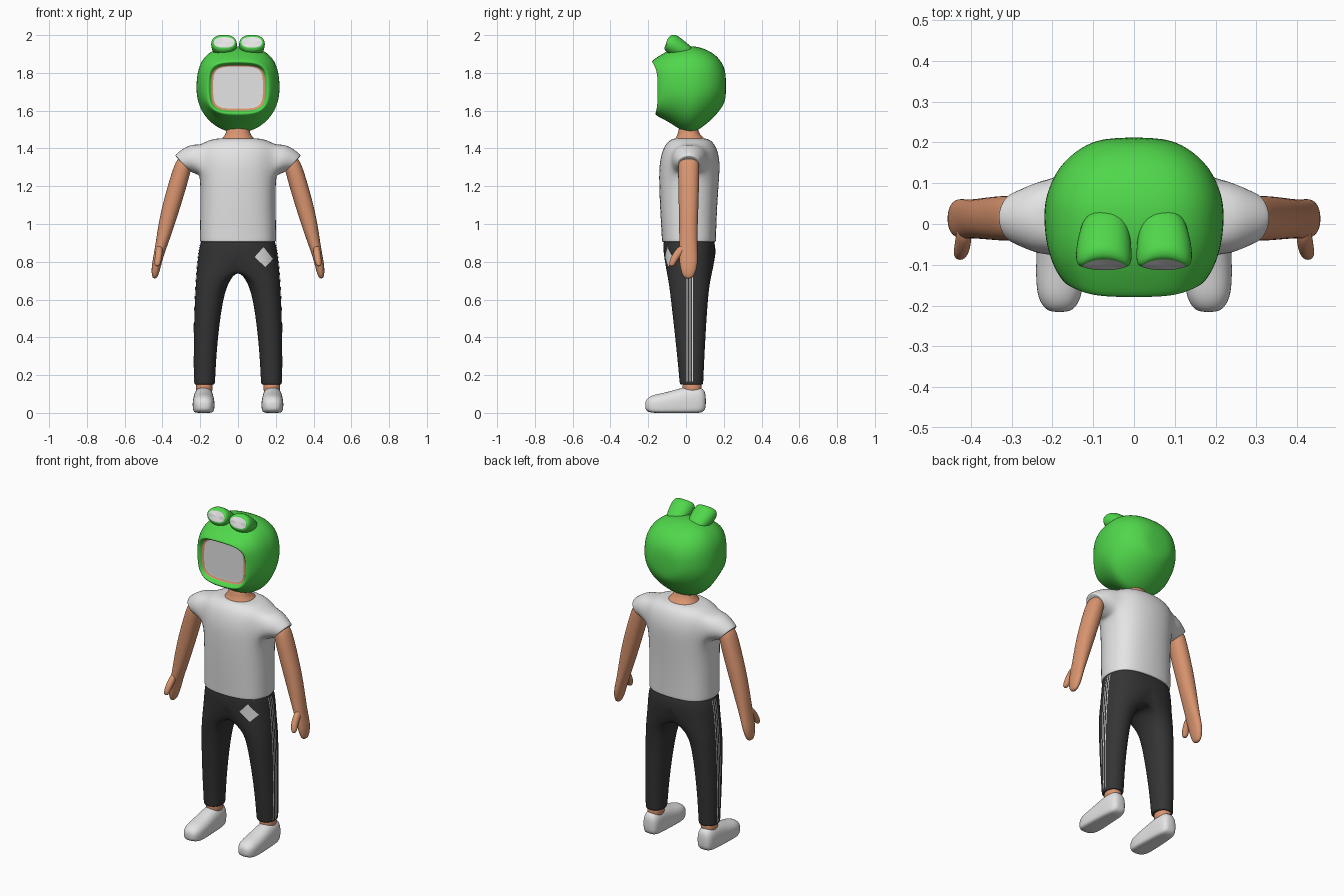
import bpy, bmesh
from math import cos, sin, pi, atan2
from mathutils import Vector
from mathutils.bvhtree import BVHTree

cube = bpy.data.objects.get("Cube")
if cube:
    bpy.data.objects.remove(cube)


def material(name, rgb):
    m = bpy.data.materials.new(name)
    m.use_nodes = True
    m.diffuse_color = (*rgb, 1)
    bsdf = next(n for n in m.node_tree.nodes if n.type == 'BSDF_PRINCIPLED')
    bsdf.inputs["Base Color"].default_value = (*rgb, 1)
    bsdf.inputs["Roughness"].default_value = 0.8
    return m


GREEN = material("hood_green", (0.08, 0.68, 0.07))
SKIN = material("warm_skin", (0.70, 0.30, 0.16))
WHITE = material("soft_white", (0.78, 0.78, 0.78))
BLACK = material("charcoal", (0.035, 0.035, 0.035))


def power(v, n):
    return (1 if v >= 0 else -1) * abs(v) ** (2 / n)


def section(ring, axis, sides, clamp):
    """Rounded cross-section: ring = (t, u0, u1, w0, w1, n_hi, n_lo, bow_hi, bow_lo)."""
    t, u0, u1, w0, w1, n_hi, n_lo, b_hi, b_lo = (list(ring) + [2.2, 2.2, 0, 0][len(ring) - 5:])
    grow = 3 / (2 + cos(2 * pi / sides))    # offsets subdivision shrinkage
    pts = []
    for k in range(sides):
        a = 2 * pi * k / sides
        n = n_hi if sin(a) >= 0 else n_lo
        u = (u0 + u1) / 2 + (u1 - u0) / 2 * grow * power(cos(a), n)
        w = (w0 + w1) / 2 + (w1 - w0) / 2 * grow * power(sin(a), n)
        if clamp and u < 0.02:
            u = 0
        tt = t + (b_hi if sin(a) > 0 else b_lo) * sin(a) ** 2
        pts.append((u, w, tt) if axis == 'Z' else (u, tt, w))
    return pts


def loft(axis, rings, sides=16, bands=None, clamp=False, caps=True):
    bands = bands or {}
    bm = bmesh.new()
    loops = [[bm.verts.new(p) for p in section(r, axis, sides, clamp)] for r in rings]
    for i, (a, b) in enumerate(zip(loops, loops[1:])):
        for k in range(sides):
            j = (k + 1) % sides
            f = bm.faces.new((a[k], a[j], b[j], b[k]))
            f.material_index = bands.get(i, 0)
    if caps:
        bm.faces.new(loops[0])
        bm.faces.new(loops[-1]).material_index = bands.get(len(rings) - 1, 0)
    return bm


def finish(bm, name, mats, mirror=False, levels=2):
    bmesh.ops.recalc_face_normals(bm, faces=bm.faces[:])
    me = bpy.data.meshes.new(name)
    bm.to_mesh(me)
    bm.free()
    for m in mats:
        me.materials.append(m)
    me.shade_smooth()
    ob = bpy.data.objects.new(name, me)
    bpy.context.collection.objects.link(ob)
    if mirror:
        ob.modifiers.new("mirror", 'MIRROR')
    if levels:
        sub = ob.modifiers.new("smooth", 'SUBSURF')
        sub.levels = sub.render_levels = levels
    return ob


# Hood, lofted from the back to the face opening, with skin edge and face plate
hood = loft('Y', [
    (.213, -.07, .07, 1.66, 1.80),
    (.19, -.13, .13, 1.615, 1.86, 2.4, 2),
    (.14, -.187, .187, 1.555, 1.91, 2.6, 2),
    (.07, -.216, .216, 1.50, 1.937, 2.7, 2),
    (.02, -.221, .221, 1.475, 1.942, 2.7, 2),
    (-.04, -.216, .216, 1.505, 1.937, 2.7, 2),
    (-.09, -.203, .203, 1.54, 1.92, 2.8, 2.2),
    (-.13, -.182, .182, 1.565, 1.885, 3, 2.6, -.02, -.01),
    (-.152, -.162, .162, 1.58, 1.86, 3.4, 3.2, -.035, -.014),
    (-.148, -.15, .15, 1.595, 1.848, 3.6, 3.6, -.025, -.01),
    (-.138, -.145, .145, 1.60, 1.842, 3.8, 3.8),
    (-.135, -.131, .131, 1.612, 1.834, 4, 4),
    (-.135, -.12, .12, 1.62, 1.825, 4, 4),
], sides=24, bands={10: 1, 11: 2, 12: 2})
finish(hood, "hood", [GREEN, SKIN, WHITE])

# Eye bumps on the hood with flat white fronts
eyes = loft('Y', [
    (.04, .03, .11, 1.88, 1.93),
    (-.01, .012, .132, 1.87, 1.97),
    (-.06, .006, .142, 1.89, 2.002, 2.2, 2.2, .01, -.01),
    (-.092, .006, .142, 1.91, 2.002, 2.3, 2.3, .02, -.015),
    (-.102, .012, .135, 1.925, 1.996, 2.3, 2.3, .02, -.012),
    (-.104, .018, .128, 1.934, 1.99, 2.4, 2.4, .018, -.01),
    (-.104, .03, .115, 1.942, 1.982, 2.4, 2.4, .014, -.008),
], bands={5: 1, 6: 1})
finish(eyes, "hood_eyes", [GREEN, WHITE], mirror=True)

# Neck
finish(loft('Z', [
    (1.42, -.10, .10, -.07, .12), (1.455, -.085, .085, -.055, .10),
    (1.475, -.062, .062, -.042, .067), (1.53, -.055, .055, -.035, .06),
]), "neck", [SKIN])

# Shirt body, with sleeves extruded from the shoulder faces
shirt = loft('Z', [
    (.905, -.192, .192, -.12, .15, 2.6, 2.6),
    (.905, -.199, .199, -.126, .157, 2.6, 2.6),
    (.93, -.199, .199, -.126, .157, 2.6, 2.6),
    (1.1, -.197, .197, -.137, .163, 2.5, 2.5),
    (1.26, -.197, .197, -.142, .175, 2.5, 2.5),
    (1.34, -.20, .20, -.137, .178, 2.5, 2.5),
    (1.415, -.20, .20, -.115, .158, 2.4, 2.4),
    (1.448, -.15, .15, -.08, .125, 2.3, 2.3),
    (1.455, -.09, .09, -.055, .095),
], sides=12)
SLEEVE = [  # top x, top z, bottom x, bottom z, half depth
    (.255, 1.43, .215, 1.255, .095),
    (.335, 1.372, .243, 1.272, .064),
    (.338, 1.366, .248, 1.272, .060),
    (.325, 1.355, .255, 1.285, .045),
]
for s in (1, -1):
    faces = []
    for f in shirt.faces:
        c = f.calc_center_median()
        if c.x * s > .15 and 1.26 < c.z < 1.415 and abs(c.y - .02) < .075:
            faces.append(f)
    mid = Vector((s * .2, .02, 1.34))
    angle = None
    for tx, tz, bx, bz, depth in SLEEVE:
        old = faces
        geom = bmesh.ops.extrude_face_region(shirt, geom=old)["geom"]
        stale = [f for f in old if f.is_valid]
        if stale:
            bmesh.ops.delete(shirt, geom=stale, context='FACES')
        faces = [g for g in geom if isinstance(g, bmesh.types.BMFace)]
        verts = [g for g in geom if isinstance(g, bmesh.types.BMVert)]
        top, bot = Vector((s * tx, .015, tz)), Vector((s * bx, .015, bz))
        centre, up = (top + bot) / 2, (top - bot) / 2
        hub = min(verts, key=lambda v: (v.co - mid).length)
        base = hub.co.copy()
        for v in verts:
            d = v.co - base
            if v is hub:
                v.co = centre
            else:
                a = atan2(d.z / up.length, d.y / depth)
                v.co = centre + up * sin(a) * 1.05 + Vector((0, depth * cos(a) * 1.05, 0))
        mid = centre
finish(shirt, "shirt", [WHITE])

# Arms with mitten hands, and thumbs
finish(loft('Z', [
    (1.36, .235, .315, -.035, .065), (1.30, .245, .342, -.042, .07),
    (1.18, .278, .378, -.04, .068), (1.06, .315, .41, -.037, .064),
    (.94, .354, .43, -.035, .06), (.85, .388, .443, -.036, .06),
    (.79, .405, .456, -.034, .062), (.74, .418, .458, -.024, .05),
    (.71, .43, .452, -.008, .032),
], sides=12), "arms", [SKIN], mirror=True)
finish(loft('Z', [
    (.89, .40, .43, -.03, .02), (.86, .398, .436, -.058, .0),
    (.825, .402, .44, -.08, -.035), (.79, .41, .443, -.09, -.055),
    (.775, .418, .438, -.085, -.065),
], sides=8), "thumbs", [SKIN], mirror=True)

# Trousers: one leg running up into half the hips, mirrored
legs = loft('Z', [
    (.15, .14, .22, -.02, .08), (.15, .122, .232, -.033, .091),
    (.17, .122, .232, -.034, .091), (.36, .112, .235, -.052, .10),
    (.58, .085, .229, -.077, .113), (.69, .055, .222, -.09, .125),
    (.762, -.08, .217, -.105, .142), (.85, -.208, .208, -.118, .157, 2.4, 2.4),
    (.90, -.197, .197, -.12, .152, 2.5, 2.5), (.93, -.185, .185, -.11, .14, 2.5, 2.5),
], clamp=True, caps=False)
inner = [f for f in legs.faces if all(abs(v.co.x) < 1e-4 for v in f.verts)]
bmesh.ops.delete(legs, geom=inner, context='FACES')
trousers = finish(legs, "trousers", [BLACK], mirror=True)

# Side stripes and thigh patch, laid onto the trouser surface
bpy.context.view_layer.update()
surface = BVHTree.FromObject(trousers, bpy.context.evaluated_depsgraph_get())


def plate(name, rows, direction, mirror):
    d = Vector(direction)
    bm = bmesh.new()
    grid = []
    for row in rows:
        hits = [surface.ray_cast(Vector(p) - d, d)[0] or Vector(p) for p in row]
        grid.append([bm.verts.new(h - d * .003) for h in hits])
    for a, b in zip(grid, grid[1:]):
        for k in range(len(a) - 1):
            bm.faces.new((a[k], a[k + 1], b[k + 1], b[k]))
    finish(bm, name, [WHITE], mirror, levels=0)


for label, y in (("front", .005), ("middle", .020), ("back", .035)):
    rows = [[(.2, y + e, .165 + .73 * i / 30) for e in (-.0025, .0025)] for i in range(31)]
    plate("stripe_" + label, rows, (-1, 0, 0), True)

a, b, c, d = (Vector((x, 0, z)) for x, z in
              ((.088, .825), (.135, .878), (.185, .815), (.145, .772)))
rows = [[a.lerp(b, i / 8).lerp(d.lerp(c, i / 8), j / 8) for j in range(9)] for i in range(9)]
plate("thigh_patch", rows, (0, 1, 0), False)

# Ankles and shoes
finish(loft('Z', [
    (.10, .135, .222, -.015, .08), (.135, .135, .222, -.018, .082),
    (.17, .135, .222, -.018, .082),
], sides=12), "ankles", [SKIN], mirror=True)
finish(loft('Y', [
    (.106, .158, .205, .025, .10, 2.2, 3), (.088, .134, .228, .0, .135, 2.4, 4),
    (.03, .13, .234, 0, .142, 2.4, 5), (-.04, .128, .237, 0, .128, 2.2, 5),
    (-.11, .124, .24, 0, .106, 2.2, 5), (-.175, .127, .238, 0, .096, 2.2, 5),
    (-.208, .145, .22, .008, .075, 2.2, 3), (-.216, .165, .20, .025, .055),
]), "shoes", [WHITE], mirror=True)
